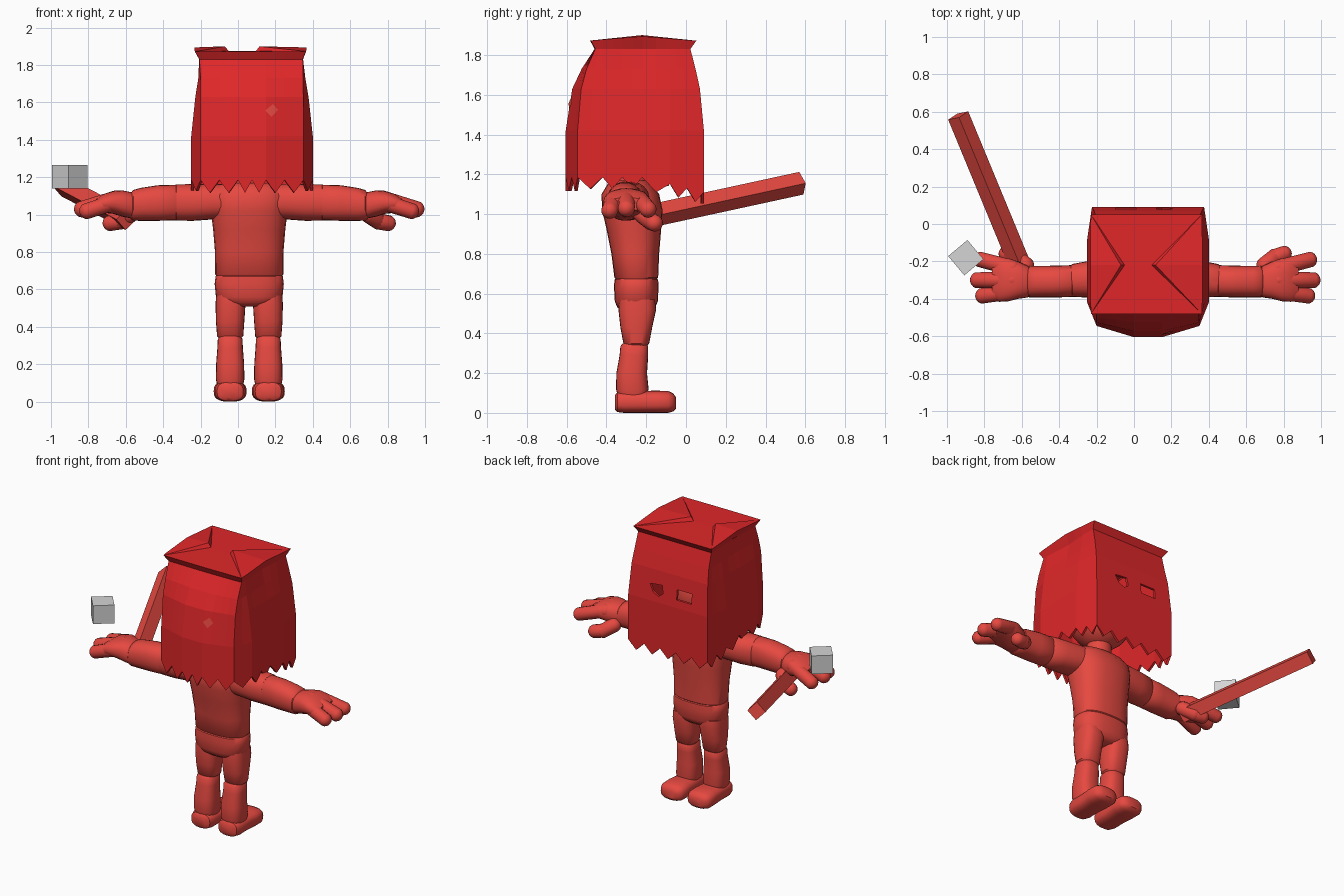
import bpy, bmesh, math
from mathutils import Vector, Matrix

if "Cube" in bpy.data.objects:
    bpy.data.objects.remove(bpy.data.objects["Cube"])

CX = 0.06  # body symmetry line


def material(name, rgb):
    m = bpy.data.materials.new(name)
    m.diffuse_color = (*rgb, 1)
    m.use_nodes = True
    m.node_tree.nodes["Principled BSDF"].inputs["Base Color"].default_value = m.diffuse_color
    return m


SKIN = material("soft_red", (0.79, 0.066, 0.052))
BAG = material("deep_red", (0.74, 0.02, 0.022))
GREY = material("grey", (0.66, 0.66, 0.66))


def finish(bm, name, mat, smooth=False):
    bmesh.ops.recalc_face_normals(bm, faces=bm.faces)
    me = bpy.data.meshes.new(name)
    bm.to_mesh(me)
    bm.free()
    ob = bpy.data.objects.new(name, me)
    bpy.context.collection.objects.link(ob)
    me.materials.append(mat)
    if smooth:
        bpy.ops.object.select_all(action='DESELECT')
        ob.select_set(True)
        bpy.context.view_layer.objects.active = ob
        bpy.ops.object.shade_smooth_by_angle(angle=math.radians(40))
    return ob


def loft(name, axis, rings, mirror=False, power=2.0, n=24):
    """Skin rings (x, y, z, r1, r2) lying across the axis."""
    u, v = {'x': ((0, 1, 0), (0, 0, 1)), 'y': ((1, 0, 0), (0, 0, 1)),
            'z': ((1, 0, 0), (0, 1, 0))}[axis]
    u, v = Vector(u), Vector(v)
    bm = bmesh.new()
    loops = []
    for x, y, z, a, b in rings:
        loop = []
        for i in range(n):
            t = 2 * math.pi * i / n
            c, s = math.cos(t), math.sin(t)
            p = Vector((x, y, z))
            p += u * a * math.copysign(abs(c) ** (2 / power), c)
            p += v * b * math.copysign(abs(s) ** (2 / power), s)
            if mirror:
                p.x = 2 * CX - p.x
            loop.append(bm.verts.new(p))
        loops.append(loop)
    for la, lb in zip(loops, loops[1:]):
        for i in range(n):
            j = (i + 1) % n
            bm.faces.new((la[i], la[j], lb[j], lb[i]))
    bm.faces.new(loops[0])
    bm.faces.new(loops[-1])
    return finish(bm, name, SKIN, True)


def capsule(name, a, b, r, mirror):
    """Rounded finger from a to b."""
    a, b = Vector(a), Vector(b)
    d = (b - a).normalized()
    bm = bmesh.new()
    bmesh.ops.create_uvsphere(bm, u_segments=14, v_segments=10, radius=r)
    for w in bm.verts:
        if w.co.z > 1e-5:
            w.co.z += (b - a).length
    rot = d.to_track_quat('Z', 'Y').to_matrix().to_4x4()
    bm.transform(Matrix.Translation(a) @ rot)
    if mirror:
        for w in bm.verts:
            w.co.x = 2 * CX - w.co.x
    return finish(bm, name, SKIN, True)


# Torso, hips, neck and the head hidden under the bag
loft("torso", 'z', [
    (CX, -.25, .665, .17, .095), (CX, -.25, .68, .182, .11), (CX, -.255, .80, .183, .12),
    (CX, -.262, .92, .193, .137), (CX, -.27, 1.02, .205, .152), (CX, -.28, 1.10, .21, .145),
    (CX, -.285, 1.15, .18, .11), (CX, -.285, 1.17, .12, .08)], power=2.5)
loft("hips", 'z', [
    (CX, -.25, .51, .10, .07), (CX, -.25, .53, .15, .095), (CX, -.25, .56, .178, .108),
    (CX, -.25, .63, .185, .112), (CX, -.25, .67, .18, .11), (CX, -.25, .685, .165, .095)], power=2.6)
loft("neck", 'z', [(CX, -.27, 1.12, .08, .08), (CX, -.26, 1.26, .075, .075)])
loft("head", 'z', [(CX, -.25, 1.42 + .21 * math.sin(t), .2 * math.cos(t) + .002, .2 * math.cos(t) + .002)
                   for t in [math.radians(a) for a in range(-90, 91, 15)]])

# Limbs, built on one side and repeated on the other
for side, m in (("right", False), ("left", True)):
    lx = .162
    loft(side + "_thigh", 'z', [
        (lx, -.25, .335, .055, .05), (lx, -.25, .35, .07, .065), (lx, -.25, .43, .076, .08),
        (lx - .002, -.245, .52, .08, .095), (lx, -.245, .57, .075, .09)], m, 2.6)
    loft(side + "_shin", 'z', [
        (lx, -.27, .09, .07, .075), (lx, -.27, .12, .076, .082), (lx, -.273, .20, .075, .077),
        (lx, -.262, .29, .068, .072), (lx, -.26, .335, .066, .07), (lx, -.26, .35, .055, .058)], m, 2.6)
    loft(side + "_foot", 'y', [
        (lx, -.358, .053, .045, .035), (lx, -.345, .054, .07, .05), (lx, -.31, .055, .082, .055),
        (lx, -.23, .055, .08, .055), (lx, -.15, .056, .088, .056), (lx, -.09, .055, .088, .055),
        (lx, -.065, .053, .075, .046), (lx, -.05, .05, .045, .028)], m, 2.7)
    loft(side + "_upper_arm", 'x', [
        (.14, -.285, 1.07, .10, .09), (.25, -.29, 1.07, .105, .095), (.36, -.295, 1.065, .098, .098),
        (.45, -.302, 1.065, .088, .097), (.47, -.302, 1.065, .07, .08)], m, 2.3)
    loft(side + "_forearm", 'x', [
        (.43, -.305, 1.065, .07, .08), (.45, -.305, 1.065, .085, .095), (.55, -.308, 1.062, .085, .095),
        (.64, -.308, 1.055, .084, .088), (.68, -.308, 1.05, .084, .082), (.695, -.308, 1.045, .07, .068)], m, 2.3)
    loft(side + "_palm", 'x', [
        (.66, -.308, 1.045, .065, .06), (.69, -.308, 1.05, .085, .07), (.74, -.30, 1.06, .10, .07),
        (.79, -.298, 1.065, .115, .06), (.84, -.298, 1.06, .118, .05), (.88, -.298, 1.05, .10, .032)], m, 2.4)
    for i, (a, b, r) in enumerate([
            ((.77, -.235, 1.075), (.935, -.192, 1.025), .044),
            ((.77, -.30, 1.085), (.952, -.30, 1.03), .045),
            ((.77, -.36, 1.07), (.925, -.383, 1.02), .044),
            ((.70, -.22, 1.0), (.75, -.178, .965), .046),
            ((.75, -.178, .965), (.80, -.16, .955), .044)]):
        capsule(f"{side}_finger_{i + 1}", a, b, r, m)

# Paper bag: rings of (z, x0, x1, y0, y1, rear bulge, side bulge, gusset pinch)
LEVELS = [(1.15, -.25, .40, -.605, .09, .06, .05, 0), (1.42, -.25, .40, -.605, .09, .06, .05, 0),
          (1.63, -.228, .377, -.572, .07, .045, .028, 0), (1.73, -.212, .36, -.525, .048, .025, .012, .004),
          (1.83, -.208, .348, -.46, .022, .004, .002, .012), (1.872, -.232, .365, -.482, .052, .002, .002, 0)]
SEGS = [4, 4, 4, 2, 4, 2, 4, 10, 4, 2, 4, 2]
MID = -.22
bm = bmesh.new()
loops = []
for k, (z, x0, x1, y0, y1, b, s, pinch) in enumerate(LEVELS):
    f = .5 * s
    corners = [(x0 + s, y0 + b), (0, y0), (.15, y0), (x1 - s, y0 + b),
               (x1, -.42), (x1 - pinch, MID), (x1, -.08), (x1 - f, y1),
               (x0 + f, y1), (x0, -.08), (x0 + pinch, MID), (x0, -.42)]
    loop = []
    for q, count in enumerate(SEGS):
        a, c = Vector(corners[q]), Vector(corners[(q + 1) % 12])
        for i in range(count):
            p = a.lerp(c, i / count)
            h = z
            if k == 0:    # torn zigzag hem, lower at the face
                h = 1.185 - max(0, p.y - MID) / .31 * .075
                h -= (.068 if p.y < -.5 else .058) * (len(loop) % 2)
            if k == len(LEVELS) - 1 and q in (3, 4, 5, 6, 8, 9, 10, 11):    # raised gable
                h += .022 * (1 - abs(p.y - MID) / .27)
            loop.append(bm.verts.new((p.x, p.y, h)))
    loops.append(loop)
N = len(loops[0])
for la, lb in zip(loops, loops[1:]):
    for i in range(N):
        j = (i + 1) % N
        bm.faces.new((la[i], la[j], lb[j], lb[i]))
# Folded roof: two side flaps ending in a small step down to the middle
top = loops[-1]
flap_l, flap_r, in_l, in_r = [bm.verts.new((x, MID, z)) for x, z in
                              ((-.07, 1.9), (.115, 1.9), (-.05, 1.874), (.095, 1.874))]
for i in range(N):
    if i < 12:
        apex = in_l if i < 6 else in_r
    elif i < 24:
        apex = flap_r
    elif i < 34:
        apex = in_r if i < 29 else in_l
    else:
        apex = flap_l
    bm.faces.new((top[i], top[(i + 1) % N], apex))
for tri in ((top[6], in_r, in_l), (top[29], in_l, in_r), (top[12], flap_r, in_r),
            (top[24], in_r, flap_r), (top[34], flap_l, in_l), (top[0], in_l, flap_l)):
    bm.faces.new(tri)
bag = finish(bm, "paper_bag", BAG)
sol = bag.modifiers.new("thickness", 'SOLIDIFY')
sol.thickness = .016
sol.offset = -1


# Eye holes cut through the face side
def eye_cutter(name, outline):
    b = bmesh.new()
    face = b.faces.new([b.verts.new((x, -.02, z)) for x, z in outline])
    ext = bmesh.ops.extrude_face_region(b, geom=[face])
    bmesh.ops.translate(b, vec=(0, .2, 0), verts=[g for g in ext['geom'] if isinstance(g, bmesh.types.BMVert)])
    ob = finish(b, name, BAG)
    ob.hide_render = True
    ob.display_type = 'WIRE'
    mod = bag.modifiers.new(name, 'BOOLEAN')
    mod.operation = 'DIFFERENCE'
    mod.solver = 'EXACT'
    mod.object = ob


eye_cutter("eye_cutter_a", [(.115, 1.485), (.15, 1.46), (.19, 1.48), (.218, 1.53), (.18, 1.535), (.125, 1.54)])
eye_cutter("eye_cutter_b", [(-.10, 1.472), (.012, 1.472), (.012, 1.54), (-.10, 1.54)])

# Small diamond patch lying on the rear of the bag
bm = bmesh.new()
rim = []
for x, z in ((.146, 1.557), (.18, 1.523), (.214, 1.561), (.186, 1.591)):
    y = -.584 + (z - 1.56) * .157 + max(0, x - .15) / .195 * .05
    rim.append(bm.verts.new((x, y - .006, z)))
bm.faces.new((rim[0], rim[1], rim[3]))
bm.faces.new((rim[1], rim[2], rim[3]))
finish(bm, "rear_patch", SKIN)


def box(name, mat, matrix, size):
    b = bmesh.new()
    bmesh.ops.create_cube(b, size=1, matrix=matrix @ Matrix.Diagonal((*size, 1)))
    return finish(b, name, mat)


# Square wooden stick, turned on its edge, held in the left hand
near, far = Vector((-.597, -.25, .975)), Vector((-.94, .58, 1.155))
d = (far - near).normalized()
side = d.cross(Vector((0, 0, 1))).normalized()
up = side.cross(d)
frame = Matrix((side, up, d)).transposed().to_4x4()
box("stick", SKIN, Matrix.Translation((near + far) / 2) @ frame @ Matrix.Rotation(math.radians(45), 4, 'Z'),
    (.082, .082, (far - near).length))

# Floating grey cube above the left hand
box("cube", GREY, Matrix.Translation((-.899, -.18, 1.203)) @ Matrix.Rotation(math.radians(40), 4, 'Z'),
    (.134, .134, .125))
